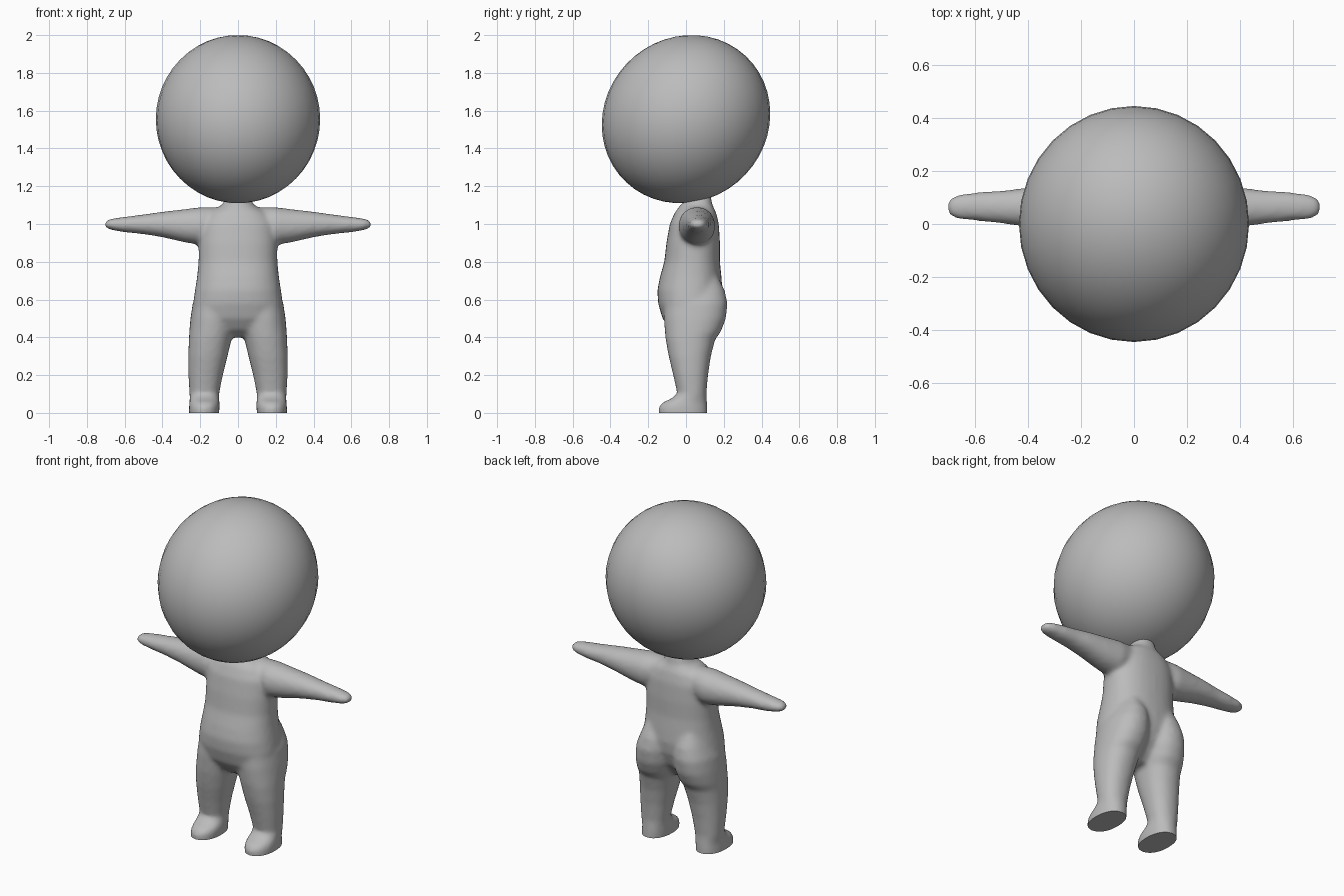
import bpy, bmesh, math
from mathutils import Vector

if "Cube" in bpy.data.objects:
    bpy.data.objects.remove(bpy.data.objects["Cube"])

clay = bpy.data.materials.new("clay grey")
clay.diffuse_color = (0.5, 0.5, 0.5, 1)
clay.use_nodes = True
clay.node_tree.nodes["Principled BSDF"].inputs["Base Color"].default_value = clay.diffuse_color


def loft(bm, rings, place, power=2.0, n=32):
    """Skin a closed tube through rings (t, u_min, u_max, v_min, v_max)."""
    loops = []
    for t, u0, u1, v0, v1 in rings:
        loop = []
        for i in range(n):
            c, s = math.cos(math.tau * i / n), math.sin(math.tau * i / n)
            u = (u0 + u1) / 2 + (u1 - u0) / 2 * math.copysign(abs(c) ** (2 / power), c)
            v = (v0 + v1) / 2 + (v1 - v0) / 2 * math.copysign(abs(s) ** (2 / power), s)
            loop.append(bm.verts.new(place(t, u, v)))
        loops.append(loop)
    for a, b in zip(loops, loops[1:]):
        for i in range(n):
            j = (i + 1) % n
            bm.faces.new((a[i], a[j], b[j], b[i]))
    bm.faces.new(loops[0][::-1])
    bm.faces.new(loops[-1])


def finish(name, bm):
    bmesh.ops.recalc_face_normals(bm, faces=bm.faces)
    mesh = bpy.data.meshes.new(name)
    bm.to_mesh(mesh)
    bm.free()
    mesh.materials.append(clay)
    ob = bpy.data.objects.new(name, mesh)
    bpy.context.collection.objects.link(ob)
    bpy.ops.object.select_all(action='DESELECT')
    ob.select_set(True)
    bpy.context.view_layer.objects.active = ob
    return ob


# Head: big ball, front hanging slightly lower than the back
bm = bmesh.new()
bmesh.ops.create_uvsphere(bm, u_segments=32, v_segments=24, radius=1)
for v in bm.verts:
    x, y, z = v.co
    v.co = (0.435 * x, 0.446 * y, 1.555 + 0.444 * z + 0.03 * y)
finish("head", bm)
bpy.ops.object.shade_smooth()

# Torso with belly, shoulders and neck stub
bm = bmesh.new()
torso = [(0.40, -0.09, 0.09, -0.03, 0.07), (0.44, -0.17, 0.17, -0.085, 0.11),
         (0.50, -0.235, 0.235, -0.125, 0.155), (0.58, -0.238, 0.238, -0.148, 0.185),
         (0.65, -0.228, 0.228, -0.152, 0.193), (0.72, -0.217, 0.217, -0.138, 0.188),
         (0.80, -0.209, 0.209, -0.115, 0.180), (0.90, -0.208, 0.208, -0.104, 0.180),
         (1.00, -0.20, 0.20, -0.086, 0.174), (1.06, -0.16, 0.16, -0.06, 0.16),
         (1.10, -0.085, 0.085, -0.03, 0.14), (1.16, -0.05, 0.05, 0.03, 0.13)]
loft(bm, torso, lambda t, u, v: (u, v, t), 2.3)

# Legs with buttocks and feet, running below the floor to be cut flat
leg = [(-0.05, 0.105, 0.258, -0.142, 0.114), (0.03, 0.097, 0.26, -0.146, 0.114),
       (0.055, 0.097, 0.257, -0.125, 0.112), (0.075, 0.10, 0.256, -0.08, 0.110),
       (0.10, 0.10, 0.257, -0.046, 0.108), (0.20, 0.08, 0.263, -0.068, 0.117),
       (0.30, 0.055, 0.264, -0.092, 0.132), (0.39, 0.034, 0.260, -0.108, 0.155),
       (0.43, 0.022, 0.258, -0.112, 0.185), (0.50, 0.008, 0.252, -0.118, 0.212),
       (0.58, 0.005, 0.240, -0.115, 0.220), (0.65, 0.015, 0.21, -0.08, 0.205),
       (0.72, 0.05, 0.18, -0.04, 0.17)]
# Arms held straight out, tapering to rounded tips
arm = [(0.05, 0.0, 0.13, 0.94, 1.09), (0.20, -0.04, 0.155, 0.890, 1.089),
       (0.28, -0.028, 0.148, 0.902, 1.079), (0.40, -0.012, 0.138, 0.930, 1.065),
       (0.50, 0.002, 0.126, 0.946, 1.051), (0.60, 0.012, 0.120, 0.956, 1.038),
       (0.66, 0.017, 0.112, 0.966, 1.030), (0.69, 0.026, 0.102, 0.974, 1.023),
       (0.707, 0.045, 0.083, 0.986, 1.010)]
for side in (-1, 1):
    loft(bm, leg, lambda t, u, v: (side * u, v, t), 2.2)
    loft(bm, arm, lambda t, u, v: (side * t, u, v), 2.1)

# Fuse into one skin, soften the joins, then cut flat soles
body = finish("body", bm)
remesh = body.modifiers.new("fuse", 'REMESH')
remesh.mode = 'VOXEL'
remesh.voxel_size = 0.012
soften = body.modifiers.new("soften", 'SMOOTH')
soften.factor = 0.5
soften.iterations = 10
for name in ("fuse", "soften"):
    bpy.ops.object.modifier_apply(modifier=name)
bm = bmesh.new()
bm.from_mesh(body.data)
cut = bmesh.ops.bisect_plane(bm, geom=bm.verts[:] + bm.edges[:] + bm.faces[:],
                             plane_co=Vector((0, 0, 0)), plane_no=Vector((0, 0, 1)),
                             clear_inner=True)
bmesh.ops.holes_fill(bm, edges=[e for e in bm.edges if e.is_boundary], sides=0)
bm.to_mesh(body.data)
bm.free()
bpy.ops.object.shade_smooth_by_angle(angle=math.radians(50))
